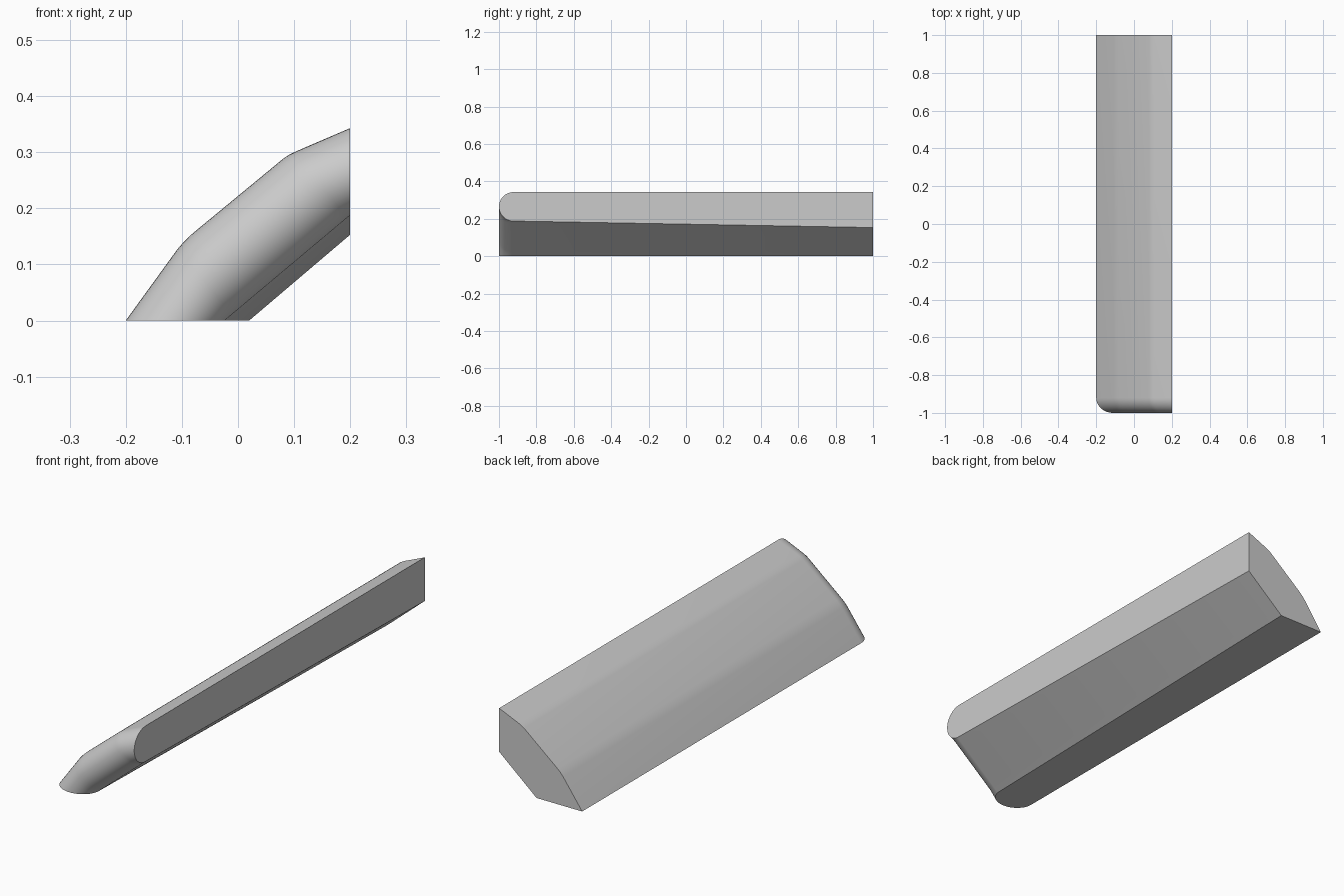
import bpy, bmesh, math
from mathutils import Vector

if "Cube" in bpy.data.objects:
    bpy.data.objects.remove(bpy.data.objects["Cube"])

# Upper profile (x, z) with matching position along the flat underside
STATIONS = [(-0.2, 0.0, 0.0), (-0.108, 0.127, 0.06), (-0.095, 0.142, 0.12),
            (-0.08, 0.156, 0.19), (0.08, 0.288, 0.91), (0.092, 0.296, 0.94),
            (0.107, 0.303, 0.97), (0.2, 0.343, 1.0)]
FRONT = Vector((-0.024, 0, 0)), Vector((0.2, 0, 0.188))  # underside edge, front
BACK = Vector((0.02, 0, 0)), Vector((0.2, 0, 0.153))     # underside edge, back
STEPS, ARC = 20, math.radians(172)

bm = bmesh.new()
rings = []
for x, z, u in STATIONS:
    outer = Vector((x, 0, z))
    inner = FRONT[0].lerp(FRONT[1], u)
    pts = [Vector((x, 1, z))]
    # Rounded leading edge from upper skin to underside
    for i in range(STEPS + 1):
        a = ARC * i / STEPS
        p = outer.lerp(inner, (1 - math.cos(a)) / (1 - math.cos(ARC)))
        p.y = -0.92 - 0.08 * math.sin(a)
        pts.append(p)
    end = BACK[0].lerp(BACK[1], u)
    end.y = 1
    pts.append(end)
    rings.append([bm.verts.new(p) for p in pts])

# Skin between neighbouring stations
for r, s in zip(rings, rings[1:]):
    for i in range(len(r) - 1):
        bm.faces.new((r[i], r[i + 1], s[i + 1], s[i]))

# Floor cut, side cut and back cap
bm.faces.new(rings[0])
bm.faces.new(rings[-1])
bm.faces.new([r[0] for r in rings] + [r[-1] for r in reversed(rings)])
bmesh.ops.recalc_face_normals(bm, faces=bm.faces)

mesh = bpy.data.meshes.new("slanted_panel")
bm.to_mesh(mesh)
bm.free()
panel = bpy.data.objects.new("slanted_panel", mesh)
bpy.context.collection.objects.link(panel)
bpy.context.view_layer.objects.active = panel
panel.select_set(True)
bpy.ops.object.shade_smooth_by_angle(angle=math.radians(30))
